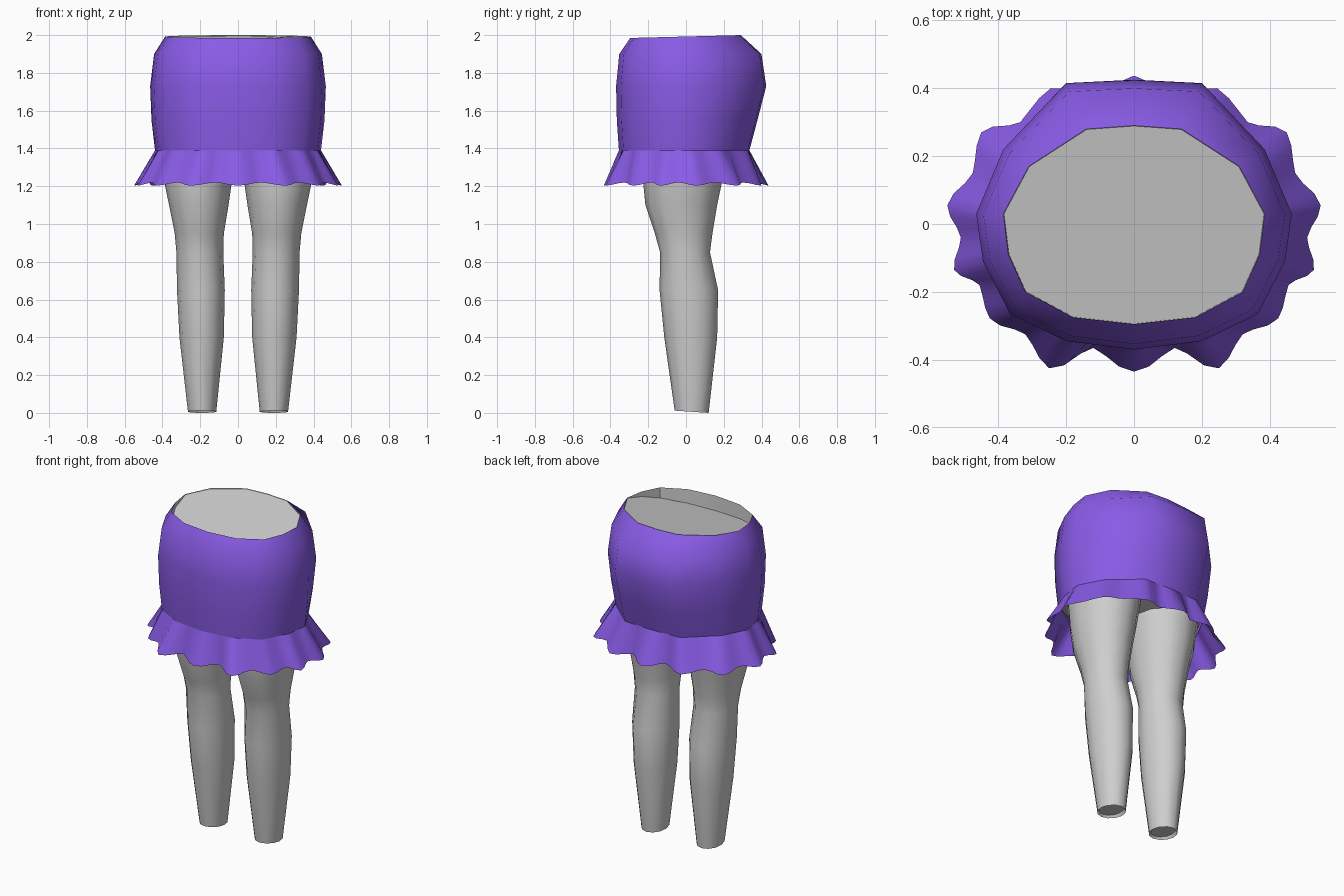
import bpy, bmesh, math

if "Cube" in bpy.data.objects:
    bpy.data.objects.remove(bpy.data.objects["Cube"])


def material(name, rgb):
    m = bpy.data.materials.new(name)
    m.diffuse_color = (*rgb, 1)
    m.use_nodes = True
    m.node_tree.nodes["Principled BSDF"].inputs["Base Color"].default_value = m.diffuse_color
    return m


PURPLE = material("purple cloth", (0.25, 0.105, 0.79))
GREY = material("light grey", (0.62, 0.62, 0.62))


def mirrored(half):
    """Close a half outline running from back centre to front centre."""
    return half + [(-x, y) for x, y in half[-2:0:-1]]


def loft(name, rings, mat, cap_start=False, cap_end=False, angle=50):
    """Skin a list of equal-length closed rings of 3D points."""
    bm = bmesh.new()
    rows = [[bm.verts.new(p) for p in ring] for ring in rings]
    n = len(rows[0])
    for a, b in zip(rows, rows[1:]):
        for i in range(n):
            j = (i + 1) % n
            bm.faces.new((a[i], b[i], b[j], a[j]))
    if cap_start:
        bm.faces.new(rows[0])
    if cap_end:
        bm.faces.new(rows[-1][::-1])
    bmesh.ops.recalc_face_normals(bm, faces=bm.faces)
    me = bpy.data.meshes.new(name)
    bm.to_mesh(me)
    bm.free()
    me.materials.append(mat)
    ob = bpy.data.objects.new(name, me)
    bpy.context.collection.objects.link(ob)
    bpy.ops.object.select_all(action='DESELECT')
    ob.select_set(True)
    bpy.context.view_layer.objects.active = ob
    bpy.ops.object.shade_smooth_by_angle(angle=math.radians(angle))
    return ob


# Hip cross-sections: waist opening and widest hip line
waist = mirrored([(0, .29), (.14, .28), (.31, .17), (.385, .03),
                  (.37, -.09), (.32, -.20), (.18, -.275), (0, -.295)])
hip = mirrored([(0, .425), (.2, .415), (.385, .22), (.465, .03),
                (.445, -.11), (.365, -.265), (.2, -.345), (0, -.37)])


def rim_z(y):
    return 1.9925 + .0075 * y / .29


def hip_ring(z, sx, back, front):
    return [(x * sx, y * (back if y > .1 else front), z) for x, y in hip]


waist_ring = [(x, y, rim_z(y)) for x, y in waist]
band = hip_ring(1.39, .945, .79, .96)

# Skirt body
loft("skirt_body", [waist_ring,
                    hip_ring(1.9, .955, .94, .955),
                    hip_ring(1.73, 1, 1, 1),
                    hip_ring(1.55, .985, .89, .99),
                    band], PURPLE)

# Ruffle: one flared fold per hip corner, with a valley between each pair
peaks = [(0, .437), (.245, .40), (.45, .27), (.55, .055),
         (.53, -.135), (.425, -.278), (.25, -.425), (0, -.435)]
valleys = [(.11, .36), (.335, .30), (.475, .15), (.51, -.04),
           (.455, -.18), (.32, -.325), (.12, -.365)]


def polar(p):
    return math.atan2(p[0], p[1]), math.hypot(*p)


hem, top = [], []
for i in range(7):
    for k, (p, q) in enumerate(((peaks[i], valleys[i]), (valleys[i], peaks[i + 1]))):
        (a0, r0), (a1, r1) = polar(p), polar(q)
        for t in (0, .33, .67):
            s = t * t * (3 - 2 * t)
            a, r = a0 + (a1 - a0) * t, r0 + (r1 - r0) * s
            depth = s if k == 0 else 1 - s
            hem.append((r * math.sin(a), r * math.cos(a), 1.203 + .017 * depth))
            f = (k + t) / 2
            top.append(tuple(u + (v - u) * f for u, v in zip(band[i], band[i + 1])))
hem.append((0, -.435, 1.203))
top.append(band[7])


def mirror3(half):
    return half + [(-x, y, z) for x, y, z in half[-2:0:-1]]


loft("ruffle", [mirror3(top), mirror3(hem)], PURPLE, angle=40)

# Body closing the waist: a floor that sinks towards the front
floor_ring = [(x * .995, y * .995, rim_z(y) - .003 - .09 * max(0, -y / .295))
              for x, y in waist]
loft("waist_fill", [waist_ring, floor_ring], GREY, cap_end=True, angle=30)

# Underside of the hips, hidden inside the skirt
loft("hip_underside", [[(x * .98, y * .98, z + .01) for x, y, z in band],
                       [(x * .9, y * .9, z - .01) for x, y, z in band]],
     GREY, cap_end=True)

# Legs: z, inner x, outer x, front y, back y
LEG = [(.006, .115, .265, -.06, .12), (.4, .075, .31, -.115, .165),
       (.65, .07, .323, -.14, .17), (.85, .078, .326, -.137, .127),
       (.95, .075, .335, -.165, .14), (1.1, .05, .365, -.215, .165),
       (1.22, .033, .39, -.227, .19), (1.4, .01, .41, -.24, .22)]
SIDES = 12


def oval(z, x0, x1, y0, y1, side):
    cx, cy, rx, ry = (x0 + x1) / 2, (y0 + y1) / 2, (x1 - x0) / 2, (y1 - y0) / 2
    tilt = .006 if z < .01 else 0
    return [(side * (cx + rx * math.cos(a)), cy + ry * math.sin(a),
             z - tilt * math.sin(a))
            for a in (2 * math.pi * i / SIDES for i in range(SIDES))]


for label, side in (("left_leg", -1), ("right_leg", 1)):
    sole = oval(.025, .125, .255, -.05, .11, side)
    loft(label, [sole] + [oval(*row, side) for row in LEG], GREY, cap_start=True)
